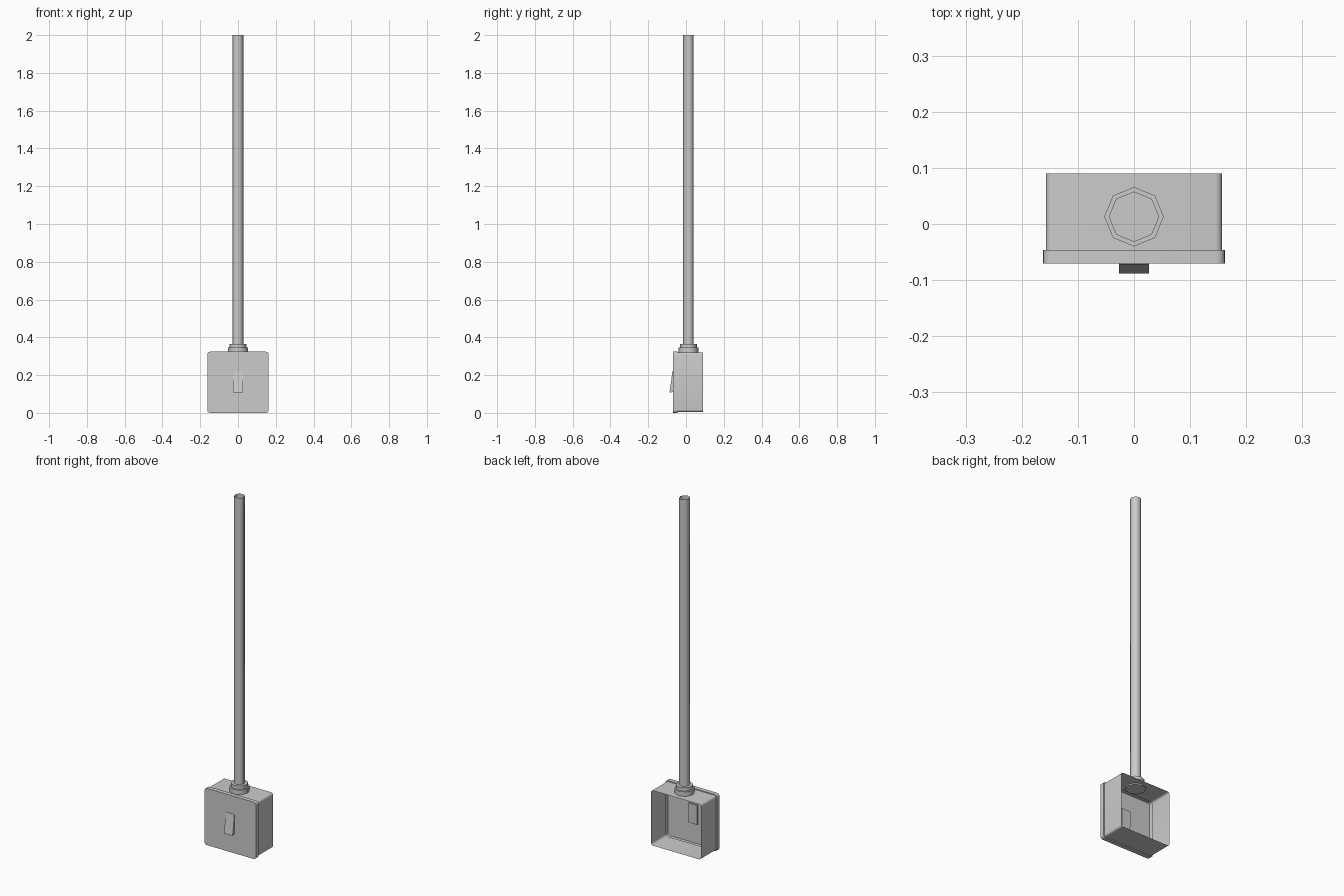
import bpy, bmesh, math

if "Cube" in bpy.data.objects:
    bpy.data.objects.remove(bpy.data.objects["Cube"])


def finish(name, bm, angle, recalc=True):
    if recalc:
        bmesh.ops.recalc_face_normals(bm, faces=bm.faces[:])
    mesh = bpy.data.meshes.new(name)
    bm.to_mesh(mesh)
    bm.free()
    obj = bpy.data.objects.new(name, mesh)
    bpy.context.collection.objects.link(obj)
    bpy.ops.object.select_all(action='DESELECT')
    obj.select_set(True)
    bpy.context.view_layer.objects.active = obj
    bpy.ops.object.shade_smooth_by_angle(angle=math.radians(angle))
    return obj


def loft(name, rings, angle, cap_start=False, cap_end=False):
    bm = bmesh.new()
    loops = [[bm.verts.new(p) for p in ring] for ring in rings]
    n = len(loops[0])
    for a, b in zip(loops, loops[1:]):
        for i in range(n):
            j = (i + 1) % n
            bm.faces.new((a[i], a[j], b[j], b[i]))
    if cap_start:
        bm.faces.new(loops[0][::-1])
    if cap_end:
        bm.faces.new(loops[-1])
    return finish(name, bm, angle, cap_start or cap_end)


def rounded_square(half, y, r, zc, steps=4):
    pts = []
    for k, (sx, sz) in enumerate(((1, 1), (-1, 1), (-1, -1), (1, -1))):
        for s in range(steps + 1):
            a = math.pi / 2 * (k + s / steps)
            pts.append((sx * (half - r) + r * math.cos(a), y,
                        zc + sz * (half - r) + r * math.sin(a)))
    return pts


def octagon(r, z):
    return [(r * math.cos(i * math.pi / 4), 0.013 + r * math.sin(i * math.pi / 4), z)
            for i in range(8)]


# Box: open at the back, with a slightly wider hollow cover plate at the front
ZC = 0.162
loft("switch_box", [
    rounded_square(0.157, 0.09, 0.012, ZC),
    rounded_square(0.157, -0.046, 0.012, ZC),
    rounded_square(0.162, -0.046, 0.015, ZC),
    rounded_square(0.162, -0.070, 0.015, ZC),
], 30, cap_end=True)

# Stepped collar through the box top
loft("conduit_collar", [
    octagon(0.053, 0.312), octagon(0.053, 0.345),
    octagon(0.045, 0.345), octagon(0.045, 0.365),
], 50, cap_start=True, cap_end=True)

# Long conduit pipe, open at the top
loft("conduit_pipe", [octagon(0.028, 0.36), octagon(0.028, 2.0)], 50)

# Tilted rocker switch
profile = [(-0.088, 0.107), (-0.079, 0.163), (-0.072, 0.222),
           (-0.060, 0.224), (-0.062, 0.112)]
loft("rocker_switch", [[(x, y, z) for y, z in profile] for x in (-0.027, 0.027)],
     30, cap_start=True, cap_end=True)
